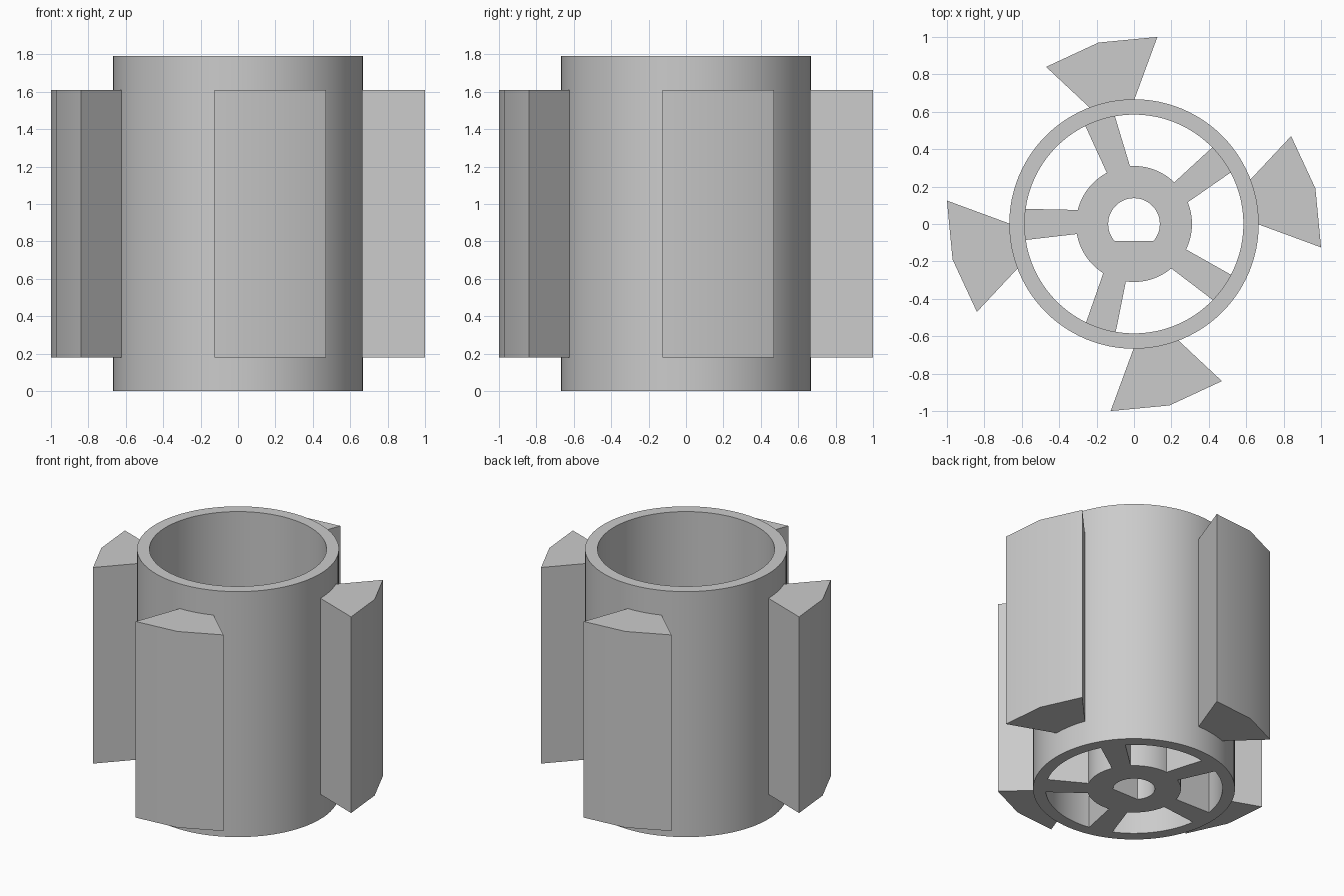
import bpy, bmesh
from math import cos, sin, pi, radians
from mathutils import Matrix

if "Cube" in bpy.data.objects:
    bpy.data.objects.remove(bpy.data.objects["Cube"])

GREY = (0.6, 0.6, 0.6, 1.0)
grey = bpy.data.materials.new("plain grey")
grey.use_nodes = True
grey.diffuse_color = GREY
grey.node_tree.nodes["Principled BSDF"].inputs["Base Color"].default_value = GREY

SEGMENTS = 96
HEIGHT = 1.79


def circle(radius, floor=-9):
    """Circle outline, cut flat below y = floor."""
    steps = [2 * pi * i / SEGMENTS for i in range(SEGMENTS)]
    return [(radius * cos(a), max(radius * sin(a), floor)) for a in steps]


def prism(name, outline, bottom, top, hole=None, turn=0):
    """Extrude an outline upward, optionally with a hole of equal point count."""
    bm = bmesh.new()

    def loop(points, z):
        return [bm.verts.new((x, y, z)) for x, y in points]

    def bridge(a, b):
        n = len(a)
        for i in range(n):
            j = (i + 1) % n
            bm.faces.new((a[i], a[j], b[j], b[i]))

    low, high = loop(outline, bottom), loop(outline, top)
    bridge(low, high)
    if hole:
        hole_low, hole_high = loop(hole, bottom), loop(hole, top)
        bridge(hole_high, hole_low)
        bridge(high, hole_high)
        bridge(hole_low, low)
    else:
        bm.faces.new(high)
        bm.faces.new(low)
    bmesh.ops.recalc_face_normals(bm, faces=bm.faces)
    bm.transform(Matrix.Rotation(radians(turn), 4, "Z"))
    mesh = bpy.data.meshes.new(name)
    bm.to_mesh(mesh)
    bm.free()
    mesh.materials.append(grey)
    obj = bpy.data.objects.new(name, mesh)
    bpy.context.collection.objects.link(obj)
    bpy.ops.object.select_all(action="DESELECT")
    obj.select_set(True)
    bpy.context.view_layer.objects.active = obj
    bpy.ops.object.shade_smooth_by_angle(angle=radians(30))
    return obj


# Open drum and its hub with a D-shaped shaft hole
prism("drum_wall", circle(0.667), 0, HEIGHT, hole=circle(0.585))
HUB_HEIGHT = 0.67
prism("hub", circle(0.31), 0, HUB_HEIGHT, hole=circle(0.138, floor=-0.09))

# Five tapered spokes
spoke = [(-0.585, 0.081), (-0.585, -0.086), (-0.3, -0.053), (-0.3, 0.075)]
for i in range(5):
    prism(f"spoke_{i + 1}", spoke, 0, HUB_HEIGHT, turn=72 * i)

# Four swept paddles around the drum
paddle = [(-0.125, -1.0), (0.19, -0.97), (0.47, -0.84), (0.235, -0.62), (0.0, -0.66)]
for i, side in enumerate(("front", "left", "back", "right")):
    prism(f"{side}_paddle", paddle, 0.18, 1.61, turn=90 * i)
